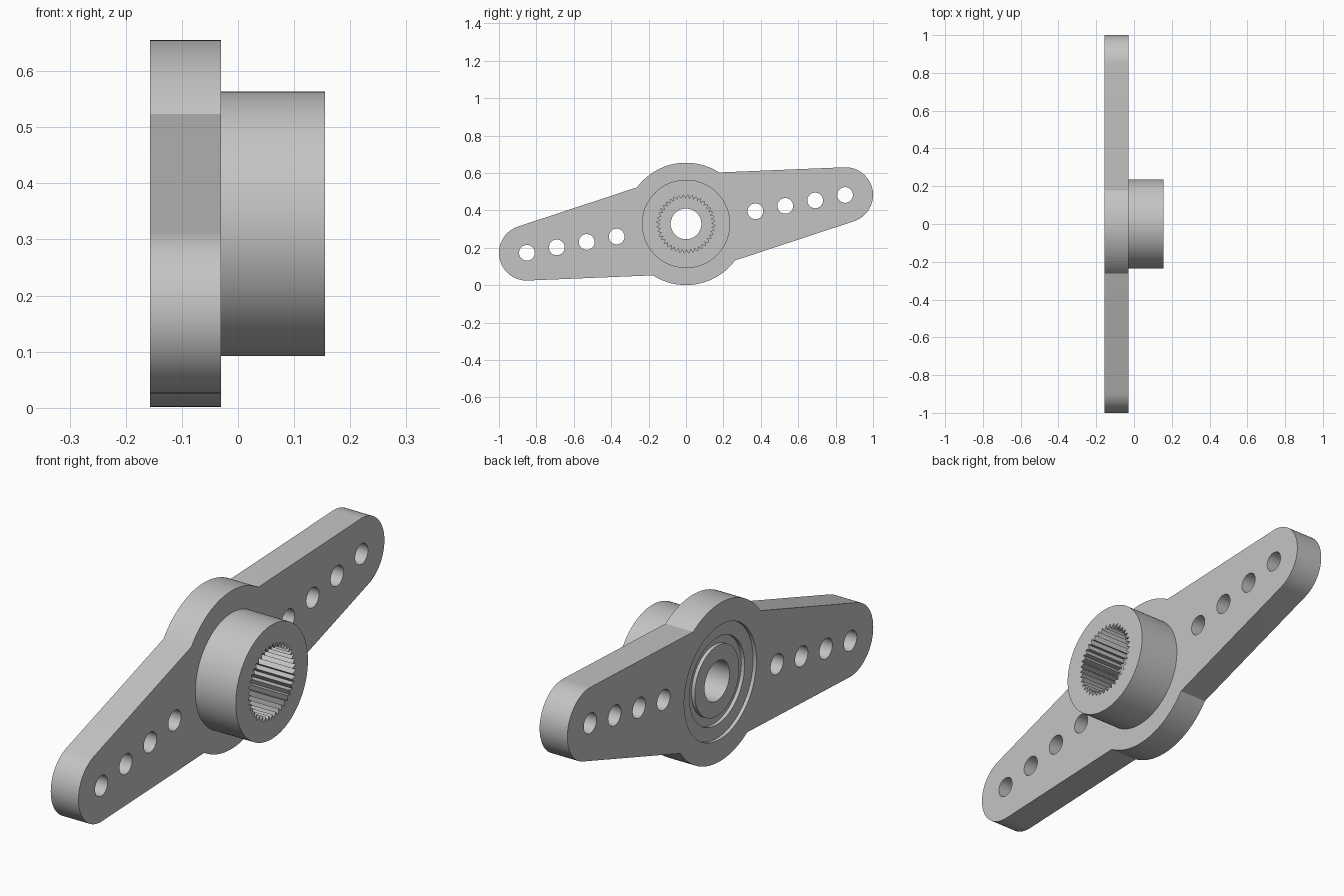
import bpy, bmesh
from math import sin, cos, pi, radians

cube = bpy.data.objects.get("Cube")
if cube:
    bpy.data.objects.remove(cube)

CENTRE_Z = 0.328
TILT = radians(10.3)
BACK, FACE, FRONT = -0.157, -0.03, 0.155

grey = bpy.data.materials.new("light grey plastic")
grey.use_nodes = True
COLOUR = (0.55, 0.55, 0.55, 1)
grey.diffuse_color = COLOUR
grey.node_tree.nodes["Principled BSDF"].inputs["Base Color"].default_value = COLOUR


def arc(radius, start, end, steps, u=0, v=0):
    angles = [start + (end - start) * i / steps for i in range(steps + 1)]
    return [(u + radius * cos(a), v + radius * sin(a)) for a in angles]


def circle(radius, u=0, v=0, steps=64):
    return arc(radius, 0, 2 * pi, steps, u, v)[:-1]


def prism(name, outline, x0, x1):
    """Extrude a tilted side outline along x."""
    bm = bmesh.new()
    points = [(u * cos(TILT) - v * sin(TILT), u * sin(TILT) + v * cos(TILT)) for u, v in outline]
    face = bm.faces.new([bm.verts.new((x0, y, z + CENTRE_Z)) for y, z in points])
    moved = bmesh.ops.extrude_face_region(bm, geom=[face])["geom"]
    verts = [g for g in moved if isinstance(g, bmesh.types.BMVert)]
    bmesh.ops.translate(bm, verts=verts, vec=(x1 - x0, 0, 0))
    bmesh.ops.recalc_face_normals(bm, faces=bm.faces)
    mesh = bpy.data.meshes.new(name)
    bm.to_mesh(mesh)
    bm.free()
    mesh.materials.append(grey)
    obj = bpy.data.objects.new(name, mesh)
    bpy.context.collection.objects.link(obj)
    return obj


def cut(target, outline, x0, x1):
    cutter = prism("cutter", outline, x0, x1)
    cutter.hide_render = True
    mod = target.modifiers.new("cut", "BOOLEAN")
    mod.operation = "DIFFERENCE"
    mod.solver = "EXACT"
    mod.object = cutter
    bpy.context.view_layer.objects.active = target
    bpy.ops.object.modifier_apply(modifier=mod.name)
    bpy.data.objects.remove(cutter)


# Two tapered arms with round ends, joined by a central disc
half = arc(0.148, radians(-82), radians(82), 32, 0.866)
half += arc(0.327, radians(47), radians(133), 32)
outline = half + [(-u, -v) for u, v in half]
plate = prism("arm_plate", outline, BACK, FACE)

# Stepped recess in the back: a shallow pocket, then a ring groove
cut(plate, circle(0.236, steps=96), BACK - 0.05, BACK + 0.015)
groove = prism("groove_cutter", circle(0.18, steps=96), BACK - 0.04, BACK + 0.03)
cut(groove, circle(0.145, steps=96), BACK - 0.1, BACK + 0.1)
groove.hide_render = True
mod = plate.modifiers.new("groove", "BOOLEAN")
mod.object = groove
mod.solver = "EXACT"
bpy.context.view_layer.objects.active = plate
bpy.ops.object.modifier_apply(modifier=mod.name)
bpy.data.objects.remove(groove)

# Screw hole and the four linkage holes on each arm
cut(plate, circle(0.082), BACK - 0.1, FACE + 0.1)
for side in (1, -1):
    for i in range(4):
        cut(plate, circle(0.042, side * (0.377 + 0.1625 * i), steps=40), BACK - 0.1, FACE + 0.1)

# Hub with a toothed socket
TEETH = 40
hub = prism("hub", circle(0.236, steps=96), FACE, FRONT)
spline = []
for i in range(TEETH * 2):
    a = pi * i / TEETH
    r = 0.157 if i % 2 else 0.136
    spline.append((r * cos(a), r * sin(a)))
cut(hub, spline, FACE - 0.1, FRONT + 0.1)

# Smooth the round walls, keep the edges crisp
bpy.ops.object.select_all(action="DESELECT")
for obj in (plate, hub):
    obj.select_set(True)
bpy.context.view_layer.objects.active = plate
bpy.ops.object.shade_smooth_by_angle(angle=radians(30))
